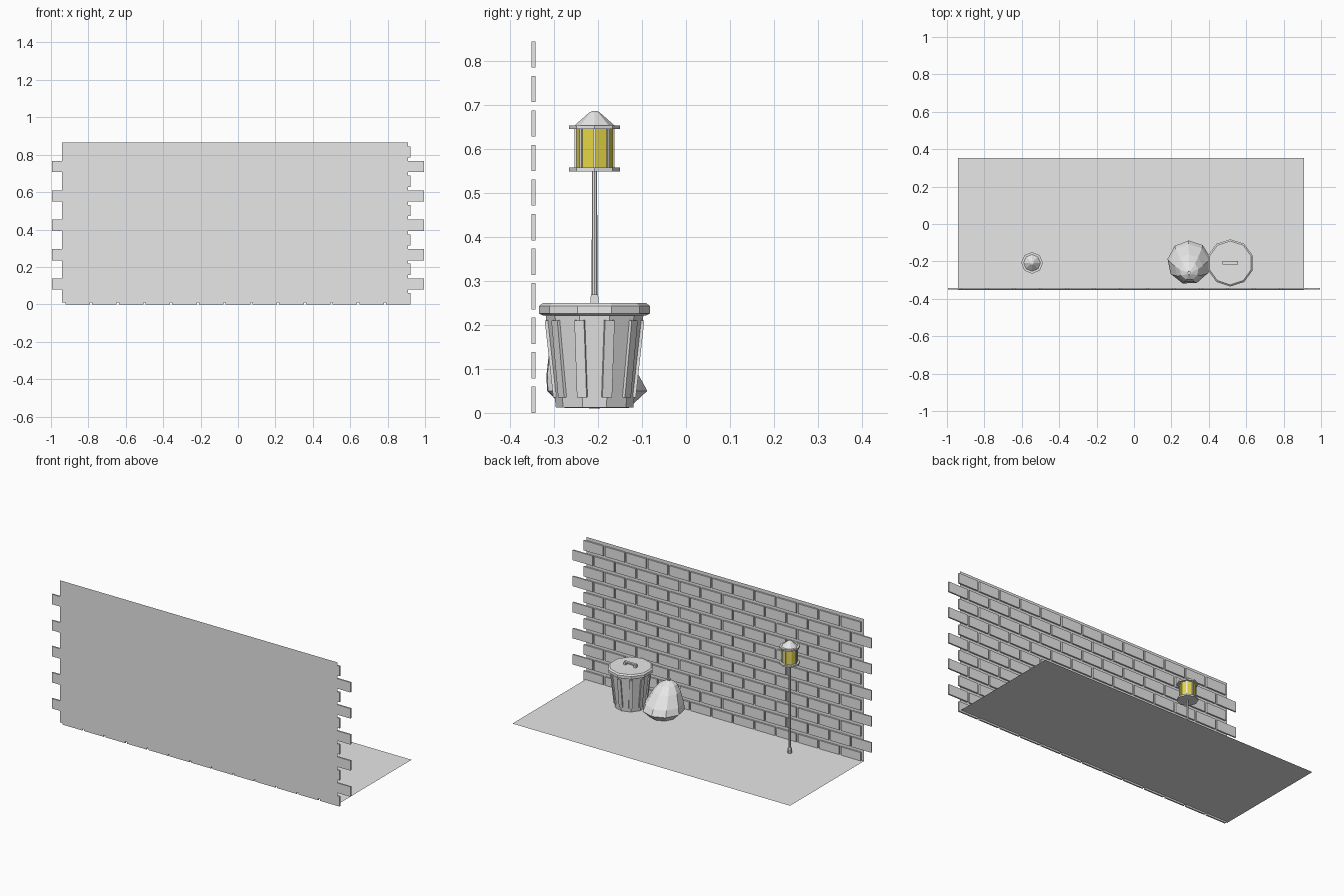
import bpy, bmesh, math
from mathutils import Matrix, Vector

cube = bpy.data.objects.get("Cube")
if cube:
    bpy.data.objects.remove(cube, do_unlink=True)


def material(name, color):
    m = bpy.data.materials.new(name)
    m.use_nodes = True
    m.diffuse_color = color
    m.node_tree.nodes["Principled BSDF"].inputs["Base Color"].default_value = color
    return m


GREY = material("light grey", (0.8, 0.8, 0.8, 1))
YELLOW = material("lantern yellow", (0.8, 0.68, 0.06, 1))


def finish(name, bm, mat=GREY):
    me = bpy.data.meshes.new(name)
    bm.to_mesh(me)
    bm.free()
    me.materials.append(mat)
    ob = bpy.data.objects.new(name, me)
    bpy.context.collection.objects.link(ob)
    return ob


def add_box(bm, center, size, turn=Matrix()):
    m = Matrix.Translation(center) @ turn @ Matrix.Diagonal((*size, 1))
    bmesh.ops.create_cube(bm, size=1, matrix=m)


def lathe(name, x, y, sides, profile, phase=0.0, mat=GREY):
    """Stack polygon rings given as (radius, z, y shift) and cap both ends."""
    bm = bmesh.new()
    rings = []
    for r, z, *shift in profile:
        dy = shift[0] if shift else 0
        angles = [phase + math.tau * i / sides for i in range(sides)]
        rings.append([bm.verts.new((x + r * math.cos(a), y + dy + r * math.sin(a), z))
                      for a in angles])
    for low, high in zip(rings, rings[1:]):
        for i in range(sides):
            j = (i + 1) % sides
            bm.faces.new((low[i], low[j], high[j], high[i]))
    bm.faces.new(rings[0][::-1])
    bm.faces.new(rings[-1])
    return finish(name, bm, mat)


def sheet(name, corners):
    bm = bmesh.new()
    bm.faces.new([bm.verts.new(c) for c in corners])
    return finish(name, bm)


# Ground and wall sheets
LEFT, RIGHT, BACK, FLOOR = 0.91, -0.94, 0.352, 0.01
sheet("ground", [(RIGHT, -BACK, FLOOR), (LEFT, -BACK, FLOOR),
                 (LEFT, BACK, FLOOR), (RIGHT, BACK, FLOOR)])
sheet("wall_backing", [(LEFT, -BACK, FLOOR), (RIGHT, -BACK, FLOOR),
                       (RIGHT, -BACK, 0.865), (LEFT, -BACK, 0.865)])

# Bricks in staggered courses, odd courses one brick longer
bm = bmesh.new()
pitch, gap = 2 / 14, 0.011
for row in range(11):
    count = 13 + row % 2
    for i in range(count):
        x = (i - (count - 1) / 2) * pitch
        add_box(bm, (x, -0.347, 0.03 + row * 0.0785), (pitch - gap, 0.009, 0.06))
finish("wall_bricks", bm)

# Bin: tapered body, ribs, lid and handle
BX, BY = 0.515, -0.208
PHASE = math.radians(18)
lathe("bin_body", BX, BY, 10, [(0.088, 0.012), (0.112, 0.23)], PHASE)
bm = bmesh.new()
for i in range(10):
    turn = Matrix.Rotation(PHASE + math.tau * i / 10, 4, "Z")
    tilt = Matrix.Rotation(math.atan2(0.024, 0.218), 4, "Y")
    center = Vector((BX, BY, 0.123)) + turn @ Vector((0.099, 0, 0))
    add_box(bm, center, (0.009, 0.023, 0.176), turn @ tilt)
finish("bin_ribs", bm)
lathe("bin_lid", BX, BY, 10, [(0.118, 0.222), (0.126, 0.226), (0.126, 0.243),
                              (0.117, 0.25)], PHASE)
bm = bmesh.new()
for side in (-1, 1):
    add_box(bm, (BX + side * 0.034, BY, 0.257), (0.014, 0.018, 0.016))
add_box(bm, (BX, BY, 0.265), (0.08, 0.015, 0.008))
finish("bin_handle", bm)

# Sack leaning back toward the wall, with a small tied top
SX, SY = 0.295, -0.205
lathe("sack", SX, SY, 9, [(0.075, 0.011), (0.117, 0.05), (0.108, 0.085, -0.01),
                          (0.076, 0.15, -0.033), (0.05, 0.185, -0.045),
                          (0.014, 0.202, -0.055)], 0.2)
lathe("sack_knot", SX, SY - 0.056, 6, [(0.008, 0.195), (0.01, 0.212)])

# Lantern on a post
LX, LY = -0.545, -0.208
lathe("lantern_post", LX, LY, 8, [(0.013, FLOOR), (0.013, 0.035), (0.007, 0.045),
                                  (0.006, 0.55)])
lathe("lantern_base", LX, LY, 8, [(0.058, 0.549), (0.058, 0.558)])
lathe("lantern_glass", LX, LY, 8, [(0.043, 0.558), (0.043, 0.645)], mat=YELLOW)
lathe("lantern_top_plate", LX, LY, 8, [(0.058, 0.645), (0.058, 0.654)])
lathe("lantern_roof", LX, LY, 8, [(0.045, 0.654), (0.012, 0.683), (0.006, 0.686)])
bm = bmesh.new()
for i in range(8):
    turn = Matrix.Rotation(math.tau * i / 8, 4, "Z")
    center = Vector((LX, LY, 0.6015)) + turn @ Vector((0.042, 0, 0))
    add_box(bm, center, (0.007, 0.007, 0.088), turn)
finish("lantern_bars", bm)
